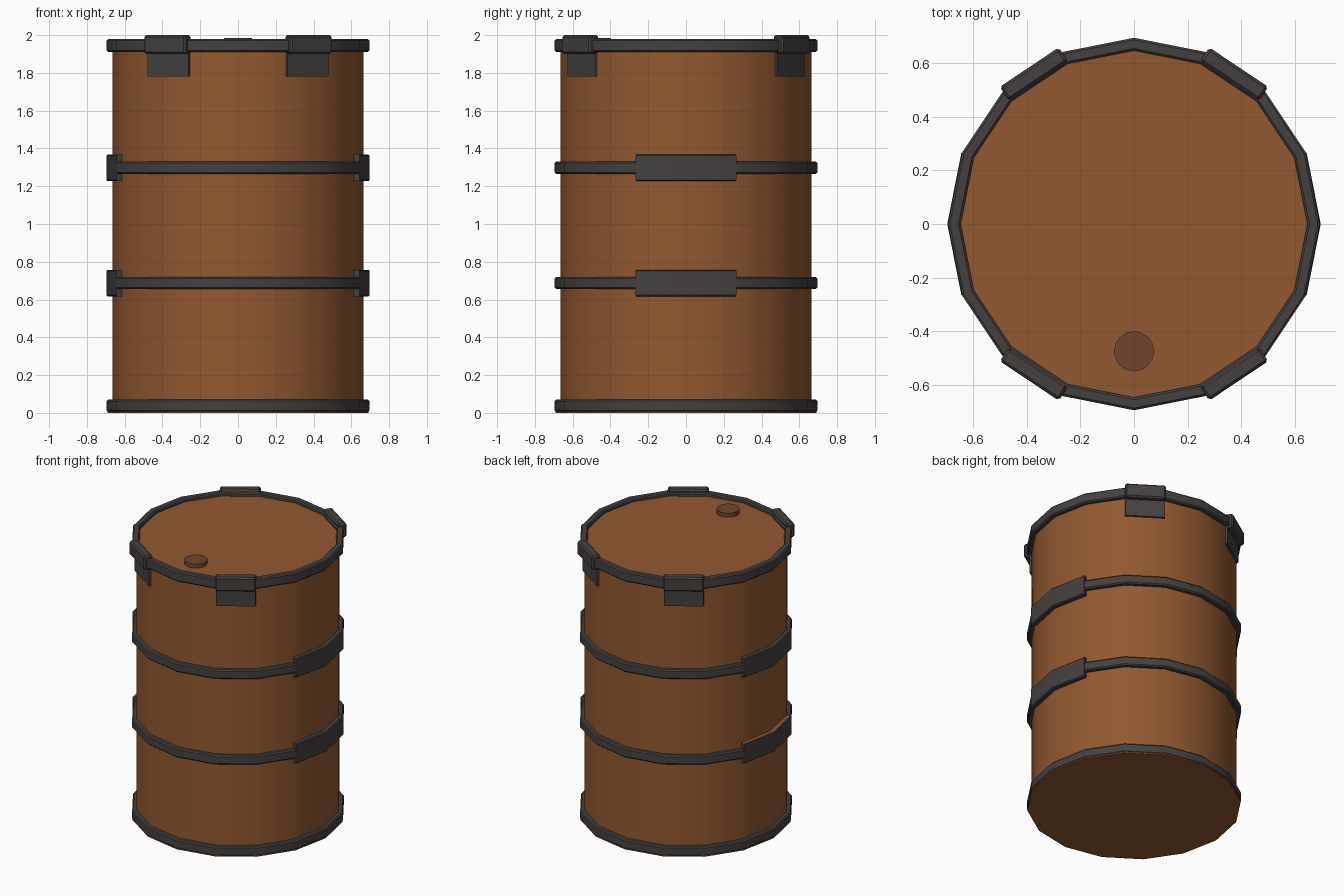
import bpy, bmesh, math
from mathutils import Matrix, Vector

if "Cube" in bpy.data.objects:
    bpy.data.objects.remove(bpy.data.objects["Cube"])

SIDES = 16
STEP = 2 * math.pi / SIDES


def material(name, rgb):
    m = bpy.data.materials.new(name)
    m.diffuse_color = (*rgb, 1)
    m.use_nodes = True
    m.node_tree.nodes["Principled BSDF"].inputs["Base Color"].default_value = m.diffuse_color
    return m


RUST = material("rust_brown", (0.285, 0.098, 0.029))
STEEL = material("dark_steel", (0.058, 0.051, 0.051))
CAP = material("cap_brown", (0.155, 0.06, 0.03))


def finish(name, bm, mats, rule=None):
    """Turn a bmesh into an object; faces passing the rule get the second material."""
    bmesh.ops.recalc_face_normals(bm, faces=bm.faces[:])
    bm.normal_update()
    for f in bm.faces:
        f.smooth = True
        if rule and rule(f):
            f.material_index = 1
    me = bpy.data.meshes.new(name)
    bm.to_mesh(me)
    bm.free()
    for m in mats:
        me.materials.append(m)
    me.set_sharp_from_angle(angle=math.radians(30))
    ob = bpy.data.objects.new(name, me)
    bpy.context.scene.collection.objects.link(ob)
    return ob


def band(name, r0, r1, z0, z1, start=0, count=SIDES, c=0.008, mats=(STEEL,), rule=None):
    """Sweep a chamfered rectangle round the axis, fully or over `count` sides."""
    prof = [(r0, z0), (r1 - c, z0), (r1, z0 + c), (r1, z1 - c),
            (r1 - c, z1), (r0 + c, z1), (r0, z1 - c)]
    closed = count == SIDES
    bm = bmesh.new()
    rows = []
    for i in range(count if closed else count + 1):
        a = (start + i) * STEP
        rows.append([bm.verts.new((r * math.cos(a), r * math.sin(a), z)) for r, z in prof])
    n = len(prof)
    for i in range(count):
        p, q = rows[i], rows[(i + 1) % len(rows)]
        for j in range(n):
            k = (j + 1) % n
            bm.faces.new((p[j], q[j], q[k], p[k]))
    if not closed:
        bm.faces.new(rows[0])
        bm.faces.new(rows[-1])
    return finish(name, bm, mats, rule)


def cylinder(name, r, z0, z1, sides, mat, x=0, y=0):
    bm = bmesh.new()
    bmesh.ops.create_cone(bm, cap_ends=True, segments=sides, radius1=r, radius2=r, depth=z1 - z0,
                          matrix=Matrix.Translation((x, y, (z0 + z1) / 2)))
    # put a vertex exactly on the +x axis
    a0 = min(abs(math.atan2(v.co.y - y, v.co.x - x)) for v in bm.verts)
    if a0 > 0.01:
        bmesh.ops.rotate(bm, verts=bm.verts[:], cent=(x, y, 0), matrix=Matrix.Rotation(a0, 3, 'Z'))
    return finish(name, bm, (mat,))


def block(name, ang, n0, n1, width, z0, z1, c, mats=(STEEL,), rule=None):
    """Box whose depth runs outward from n0 to n1 along the given angle."""
    bm = bmesh.new()
    bmesh.ops.create_cube(bm, size=1)
    bmesh.ops.scale(bm, vec=(n1 - n0, width, z1 - z0), verts=bm.verts[:])
    if c:
        bmesh.ops.bevel(bm, geom=bm.edges[:], offset=c, segments=1, affect='EDGES')
    bmesh.ops.translate(bm, vec=((n0 + n1) / 2, 0, (z0 + z1) / 2), verts=bm.verts[:])
    bmesh.ops.rotate(bm, verts=bm.verts[:], cent=(0, 0, 0), matrix=Matrix.Rotation(ang, 3, 'Z'))
    return finish(name, bm, mats, rule)


# Drum body with recessed lid and the small filler cap
cylinder("drum_body", 0.665, 0.01, 1.957, SIDES, RUST)
cylinder("filler_cap", 0.075, 1.95, 1.985, 16, CAP, 0, -0.475)

# Bottom rim and its rusty underside plate
band("bottom_rim", 0.60, 0.695, 0.004, 0.07)
cylinder("drum_underside", 0.692, 0.0, 0.008, SIDES, RUST)

# Top rim
band("top_rim", 0.647, 0.695, 1.91, 1.98)

# Two hoops, each with a wider plate on the left and right
for label, z in (("lower", 0.6875), ("upper", 1.2975)):
    band(label + "_hoop", 0.655, 0.695, z - 0.0325, z + 0.0325)
    for side, start in (("right", -1), ("left", 7)):
        rusty = label == "lower" and side == "left"
        band(f"{label}_{side}_plate", 0.655, 0.697, z - 0.07, z + 0.07, start, 2, 0.006,
             (STEEL, RUST), (lambda f: f.normal.z > 0.9) if rusty else None)

# Four clips holding the top rim
for i, deg in enumerate((56.25, 123.75, 236.25, 303.75)):
    a = math.radians(deg)
    out = Vector((math.cos(a), math.sin(a), 0))
    rule = (lambda f, o=out: f.normal.dot(o) < -0.9) if i == 1 else None
    block(f"clip_head_{i + 1}", a, 0.642, 0.704, 0.265, 1.90, 2.0, 0.01, (STEEL, RUST), rule)
    block(f"clip_tongue_{i + 1}", a, 0.64, 0.667, 0.258, 1.78, 1.92, 0)
